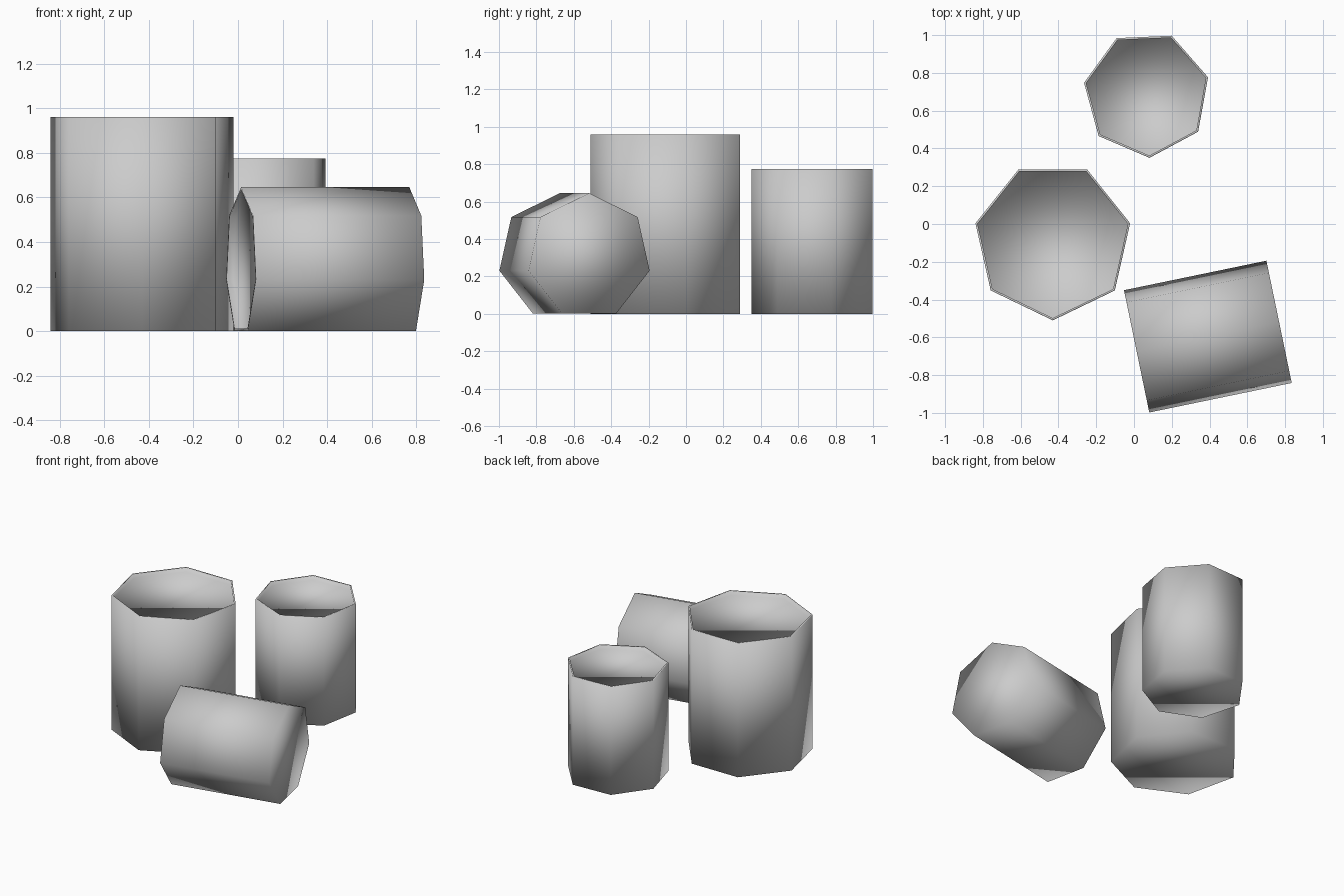
import bpy, bmesh, math
from mathutils import Matrix

if "Cube" in bpy.data.objects:
    bpy.data.objects.remove(bpy.data.objects["Cube"])

SIDES = 7
RIM = 0.012      # rim width
RECESS = 0.03    # depth of the sunken top


def pot(name, radius, height, matrix, turn):
    """Seven-sided barrel with a thin rim and a sunken top, smooth all over."""
    bm = bmesh.new()
    levels = [(radius, 0), (radius, height),
              (radius - RIM, height), (radius - RIM, height - RECESS)]
    rings = [[bm.verts.new((r * math.cos(turn + i * math.tau / SIDES),
                            r * math.sin(turn + i * math.tau / SIDES), z))
              for i in range(SIDES)] for r, z in levels]
    for a, b in zip(rings, rings[1:]):
        for i in range(SIDES):
            j = (i + 1) % SIDES
            bm.faces.new((a[i], a[j], b[j], b[i]))
    bm.faces.new(rings[0][::-1])   # base
    bm.faces.new(rings[-1])        # sunken top
    for f in bm.faces:
        f.smooth = True
    mesh = bpy.data.meshes.new(name)
    bm.to_mesh(mesh)
    bm.free()
    obj = bpy.data.objects.new(name, mesh)
    obj.matrix_world = matrix
    bpy.context.collection.objects.link(obj)
    return obj


# Two standing barrels
pot("large_barrel", 0.42, 0.96, Matrix.Translation((-0.43, -0.09, 0)), math.radians(-90))
pot("small_barrel", 0.337, 0.775, Matrix.Translation((0.067, 0.687, 0)), math.radians(-87.5))

# Barrel on its side: base at the right, open end at the left, a flat resting on the ground
lying = (Matrix.Translation((0.768, -0.518, 0.3065))
         @ Matrix.Rotation(math.radians(11.7), 4, 'Z')
         @ Matrix.Rotation(math.radians(-90), 4, 'Y'))
pot("lying_barrel", 0.339, 0.77, lying, 0)
